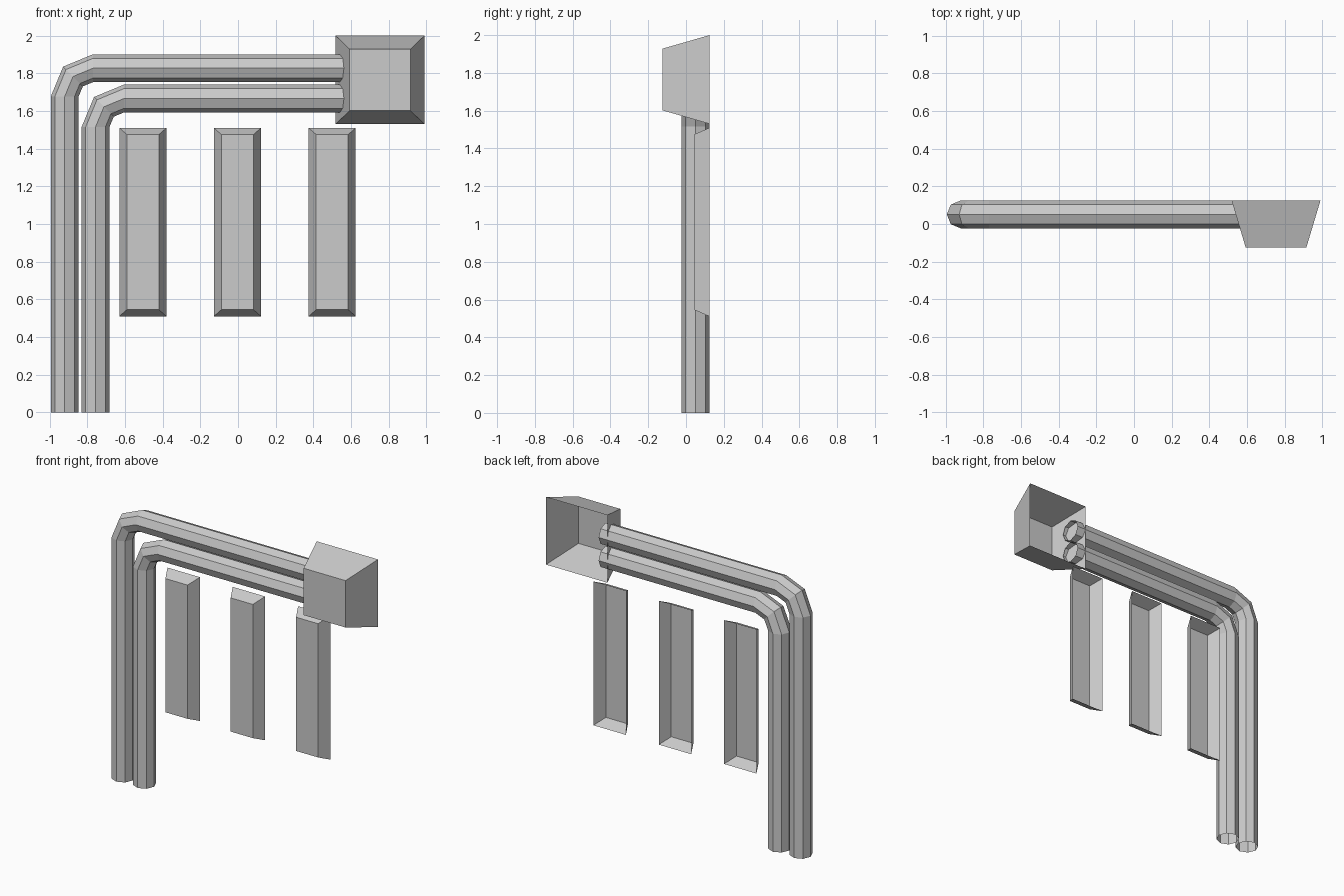
import bpy, bmesh
from math import sin, cos, pi, radians

if "Cube" in bpy.data.objects:
    bpy.data.objects.remove(bpy.data.objects["Cube"])


def make_object(name, bm):
    bmesh.ops.recalc_face_normals(bm, faces=bm.faces)
    mesh = bpy.data.meshes.new(name)
    bm.to_mesh(mesh)
    bm.free()
    obj = bpy.data.objects.new(name, mesh)
    bpy.context.collection.objects.link(obj)
    return obj


def bridge(bm, a, b):
    for i in range(len(a)):
        j = (i + 1) % len(a)
        bm.faces.new((a[i], a[j], b[j], b[i]))


def tapered_shell(name, cx, cz, back, front, y_back, y_front):
    """Bevelled cover with an open back; back/front are half sizes (x, z)."""
    bm = bmesh.new()
    loops = []
    for (hx, hz), y in ((back, y_back), (front, y_front)):
        loops.append([bm.verts.new((cx + sx * hx, y, cz + sz * hz))
                      for sx, sz in ((-1, -1), (1, -1), (1, 1), (-1, 1))])
    bridge(bm, *loops)
    bm.faces.new(loops[1])
    return make_object(name, bm)


def bent_pipe(name, x, top, x_end, y=0.051, r=0.074, bend=0.15, sides=8):
    """Open octagonal pipe: up, round a two-step elbow, then along +x."""
    k = bend * (1 - cos(pi / 4))
    path = [(x, 0, 0), (x, top - bend, 0), (x + k, top - k, 45),
            (x + bend, top, 90), (x_end, top, 90)]
    bm = bmesh.new()
    rings = []
    for px, pz, deg in path:
        a = radians(deg)
        ring = []
        for i in range(sides):
            t = 2 * pi * i / sides
            ring.append(bm.verts.new((px + cos(a) * r * cos(t), y + r * sin(t),
                                      pz - sin(a) * r * cos(t))))
        rings.append(ring)
    for a, b in zip(rings, rings[1:]):
        bridge(bm, a, b)
    return make_object(name, bm)


# Junction box at the upper right
tapered_shell("junction_box", 0.754, 1.765, (0.236, 0.235), (0.161, 0.163), 0.125, -0.125)

# Three upright wall panels
for i, x in enumerate((-0.505, -0.003, 0.5)):
    tapered_shell(f"wall_panel_{i + 1}", x, 1.01, (0.125, 0.5), (0.085, 0.465), 0.125, 0.045)

# Two nested pipes running into the box
bent_pipe("outer_pipe", -0.92, 1.827, 0.585)
bent_pipe("inner_pipe", -0.756, 1.666, 0.585)
